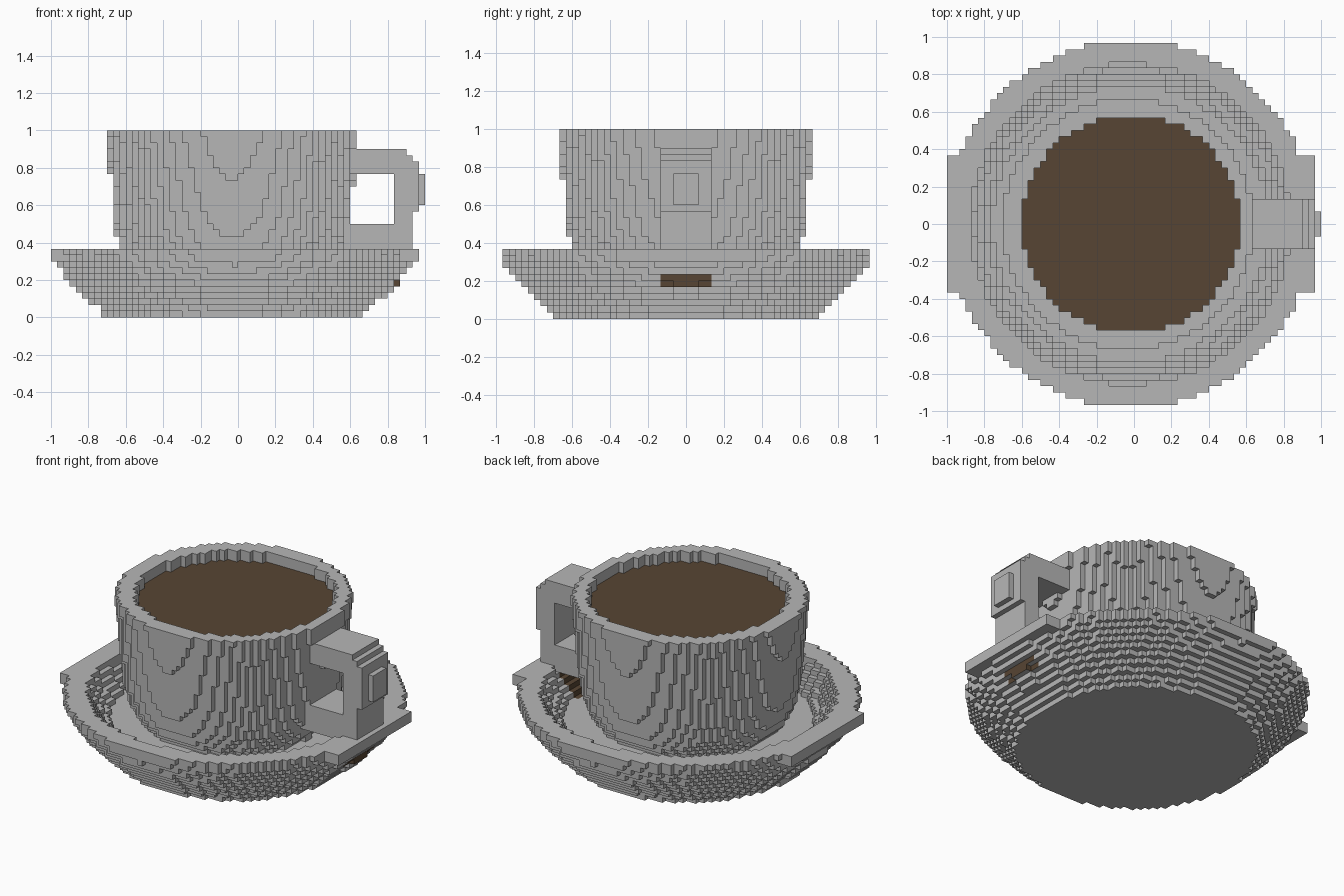
import bpy
import math

if "Cube" in bpy.data.objects:
    bpy.data.objects.remove(bpy.data.objects["Cube"])

# Stepped, block-built cup on a saucer: each part is a rule that says which cells are filled
N = 60
CELL = 2.0 / N


def material(name, rgb):
    m = bpy.data.materials.new(name)
    m.diffuse_color = (*rgb, 1.0)
    m.use_nodes = True
    m.node_tree.nodes["Principled BSDF"].inputs["Base Color"].default_value = m.diffuse_color
    return m


GREY = material("grey ceramic", (0.47, 0.47, 0.47))
BROWN = material("coffee brown", (0.095, 0.059, 0.033))


def lerp(profile, z):
    """Radius at height z along a short (z, radius) profile."""
    for (z0, r0), (z1, r1) in zip(profile, profile[1:]):
        if z <= z1:
            return r0 + (r1 - r0) * max(0.0, (z - z0) / (z1 - z0))
    return profile[-1][1]


SIDES = [
    ((1, 0, 0), [(1, 0, 0), (1, 1, 0), (1, 1, 1), (1, 0, 1)]),
    ((-1, 0, 0), [(0, 0, 0), (0, 0, 1), (0, 1, 1), (0, 1, 0)]),
    ((0, 1, 0), [(0, 1, 0), (0, 1, 1), (1, 1, 1), (1, 1, 0)]),
    ((0, -1, 0), [(0, 0, 0), (1, 0, 0), (1, 0, 1), (0, 0, 1)]),
    ((0, 0, 1), [(0, 0, 1), (1, 0, 1), (1, 1, 1), (0, 1, 1)]),
    ((0, 0, -1), [(0, 0, 0), (0, 1, 0), (1, 1, 0), (1, 0, 0)]),
]


def build(name, inside, mats, paint=None):
    """Fill cells whose centre passes the rule, and skin the outside with quads."""
    filled = set()
    for k in range(N // 2):
        z = (k + 0.5) * CELL
        for i in range(N):
            x = -1 + (i + 0.5) * CELL
            for j in range(N):
                if inside(x, -1 + (j + 0.5) * CELL, z):
                    filled.add((i, j, k))
    index, verts, faces = {}, [], []
    for i, j, k in sorted(filled):
        for (a, b, c), corners in SIDES:
            if (i + a, j + b, k + c) in filled:
                continue
            face = []
            for u, v, w in corners:
                key = (i + u, j + v, k + w)
                if key not in index:
                    index[key] = len(verts)
                    verts.append((-1 + key[0] * CELL, -1 + key[1] * CELL, key[2] * CELL))
                face.append(index[key])
            faces.append(face)
    mesh = bpy.data.meshes.new(name)
    mesh.from_pydata(verts, [], faces)
    for m in mats:
        mesh.materials.append(m)
    if paint:
        for p in mesh.polygons:
            p.material_index = paint(p.center, p.normal)
    mesh.update()
    obj = bpy.data.objects.new(name, mesh)
    bpy.context.collection.objects.link(obj)
    return obj


# Saucer: flared dish with a flat rim, widened at the left and right ends
SAUCER_OUT = [(0, 0.69), (0.05, 0.73), (0.1, 0.79), (0.2, 0.89), (0.29, 0.955), (0.33, 0.98), (0.37, 0.98)]
SAUCER_IN = [(0.2, 0.72), (0.25, 0.77), (0.3, 0.82), (0.37, 0.87)]


def saucer(x, y, z):
    if z > 0.367:
        return False
    r = math.hypot(x + 0.02, y)
    end_tab = z > 0.29 and abs(x + 0.02) < 0.98 and abs(y) < 0.38
    if r > lerp(SAUCER_OUT, z) and not end_tab:
        return False
    return z < 0.2 or r > lerp(SAUCER_IN, z)


# Brown stain on the saucer, hidden beneath the handle
def stain(c, n):
    return 1 if 0.67 < c.x < 0.87 and abs(c.y) < 0.134 and c.z > 0.18 and n.z > -0.5 else 0


build("saucer", saucer, [GREY, BROWN], stain)

# Cup: slightly tapering wall with a rounded foot and a shallow recess for the drink
CUP_OUT = [(0.2, 0.5), (0.27, 0.56), (0.37, 0.605), (0.5, 0.63), (0.8, 0.655), (1.0, 0.672)]


def cup(x, y, z):
    if z < 0.2 or math.hypot(x + 0.03, y) > lerp(CUP_OUT, z):
        return False
    return z < 0.9 or math.hypot(x + 0.015, y) > 0.582


build("cup", cup, [GREY])


# Coffee: flat stepped disc just below the rim
def coffee(x, y, z):
    return 0.9 < z < 0.934 and math.hypot(x + 0.015, y) <= 0.582


build("coffee", coffee, [BROWN])

# Handle: square loop with stepped outer corners
HANDLE_OUT = [(0.32, 0.93), (0.55, 0.93), (0.62, 1.0), (0.72, 1.0), (0.8, 0.965), (0.85, 0.94), (0.91, 0.88)]


def handle(x, y, z):
    if not (0.33 < z < 0.91 and 0.57 < x < lerp(HANDLE_OUT, z)):
        return False
    if abs(y) > (0.067 if x > 0.967 else 0.133):
        return False
    hole = 0.51 < z < 0.76 and 0.57 < x < 0.84
    return not hole


build("handle", handle, [GREY])
